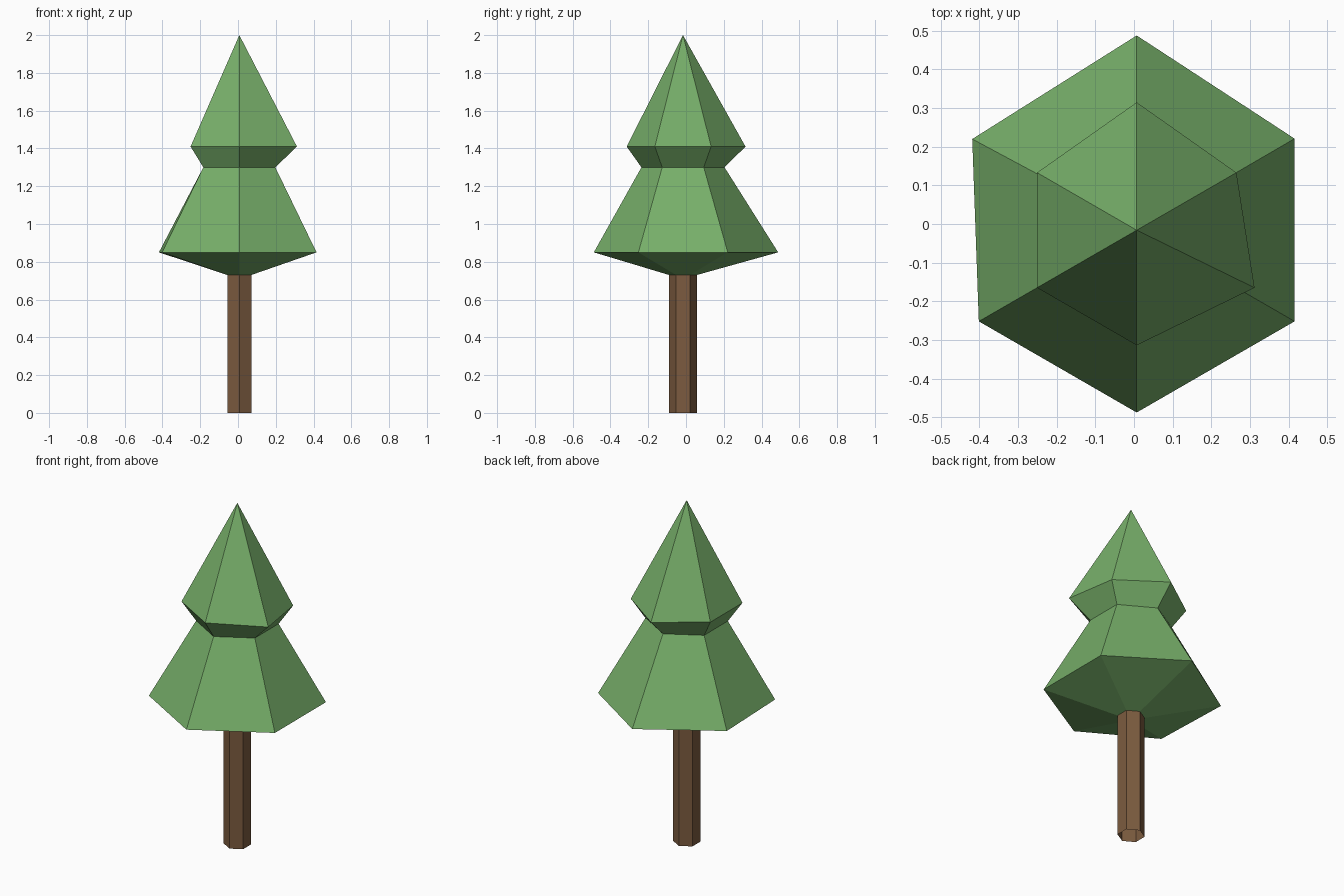
import bpy
import math

if "Cube" in bpy.data.objects:
    bpy.data.objects.remove(bpy.data.objects["Cube"])

CX, CY = 0.007, -0.016  # trunk axis


def material(name, color):
    m = bpy.data.materials.new(name)
    m.diffuse_color = (*color, 1.0)
    m.use_nodes = True
    m.node_tree.nodes["Principled BSDF"].inputs["Base Color"].default_value = m.diffuse_color
    return m


def hexagon(r, z, nudges={}):
    """Six-sided ring with corners on +y and -y; nudges shift single corners."""
    ring = []
    for i in range(6):
        a = math.radians(90 + 60 * i)
        dx, dy = nudges.get(i, (0, 0))
        ring.append((CX + r * math.cos(a) + dx, CY + r * math.sin(a) + dy, z))
    return ring


def loft(name, rings, mat, apex=None):
    """Join rings with flat quads, optionally closing to a point."""
    verts = [v for ring in rings for v in ring]
    faces = []
    for k in range(len(rings) - 1):
        for i in range(6):
            a, b = k * 6 + i, k * 6 + (i + 1) % 6
            faces.append((a, b, b + 6, a + 6))
    if apex:
        top = len(verts) - 6
        verts.append(apex)
        faces += [(top + i, top + (i + 1) % 6, top + 6) for i in range(6)]
    mesh = bpy.data.meshes.new(name)
    mesh.from_pydata(verts, [], faces)
    mesh.materials.append(mat)
    obj = bpy.data.objects.new(name, mesh)
    bpy.context.collection.objects.link(obj)
    return obj


green = material("leaf green", (0.185, 0.43, 0.143))
brown = material("bark brown", (0.20, 0.105, 0.05))

# Trunk: hollow hexagonal tube, open underneath
loft("trunk", [hexagon(0.073, 0.0), hexagon(0.073, 0.73)], brown)

# Foliage: two tiers, with slightly irregular corners
crown = [
    hexagon(0.073, 0.73),
    hexagon(0.472, 0.85, {0: (0, 0.032), 1: (-0.017, 0), 5: (0, 0.001)}),
    hexagon(0.22, 1.30),
    hexagon(0.298, 1.41, {0: (0, 0.033), 4: (0.047, 0)}),
]
loft("foliage", crown, green, apex=(CX, CY, 2.0))
